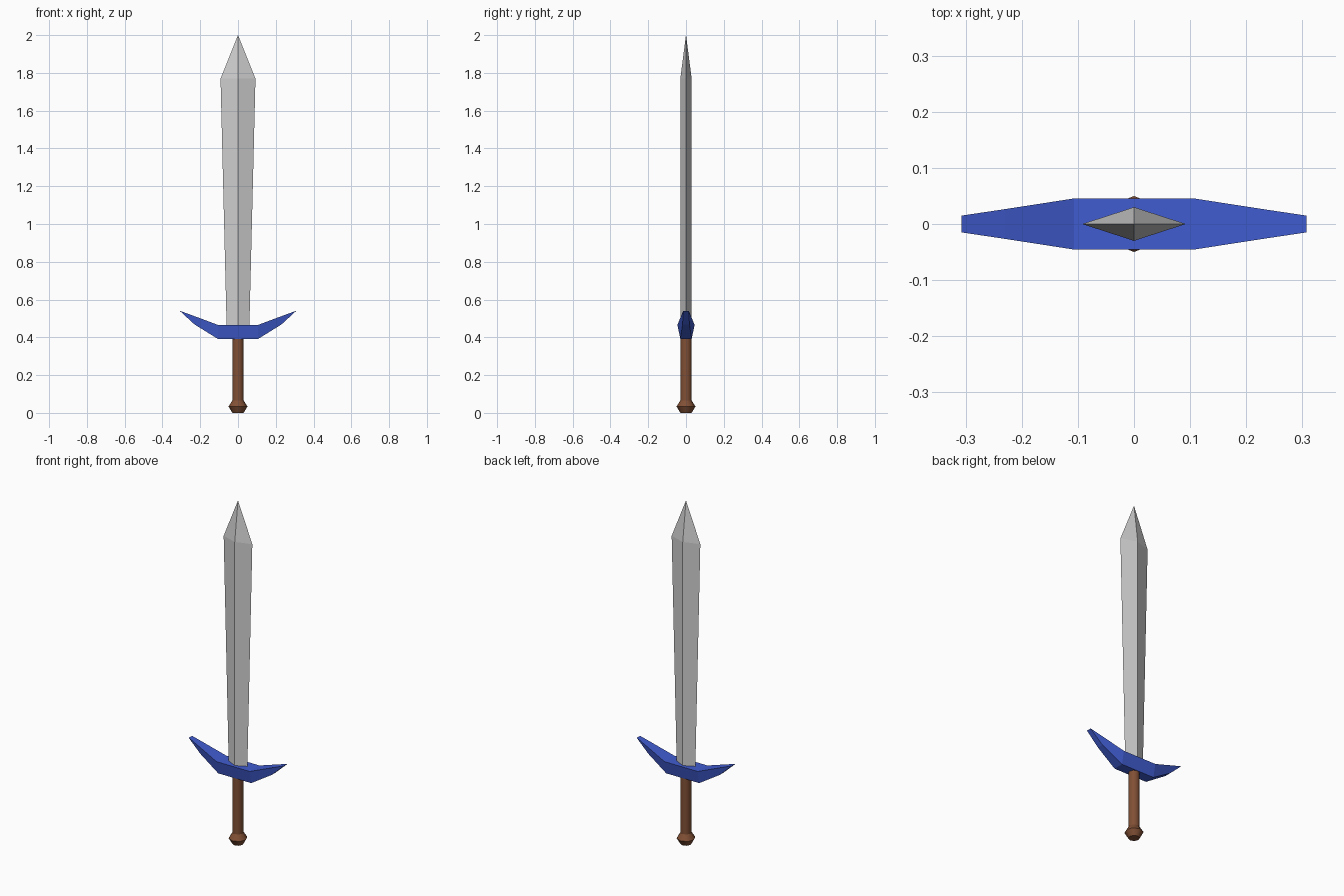
import bpy, bmesh, math

if "Cube" in bpy.data.objects:
    bpy.data.objects.remove(bpy.data.objects["Cube"])


def material(name, rgb):
    m = bpy.data.materials.new(name)
    m.diffuse_color = (*rgb, 1)
    m.use_nodes = True
    m.node_tree.nodes["Principled BSDF"].inputs["Base Color"].default_value = m.diffuse_color
    return m


STEEL = material("steel grey", (0.62, 0.62, 0.62))
BLUE = material("guard blue", (0.052, 0.107, 0.63))
BROWN = material("handle brown", (0.22, 0.08, 0.036))


def loft(name, rings, mat, smooth=False):
    """Skin a closed solid through rings holding the same number of points."""
    bm = bmesh.new()
    loops = [[bm.verts.new(p) for p in ring] for ring in rings]
    n = len(rings[0])
    for a, b in zip(loops, loops[1:]):
        for i in range(n):
            j = (i + 1) % n
            bm.faces.new((a[i], a[j], b[j], b[i]))
    bm.faces.new(loops[0][::-1])
    bm.faces.new(loops[-1])
    bmesh.ops.remove_doubles(bm, verts=bm.verts, dist=1e-5)
    bmesh.ops.dissolve_degenerate(bm, edges=bm.edges, dist=1e-5)
    bmesh.ops.recalc_face_normals(bm, faces=bm.faces)
    me = bpy.data.meshes.new(name)
    bm.to_mesh(me)
    bm.free()
    me.materials.append(mat)
    ob = bpy.data.objects.new(name, me)
    bpy.context.collection.objects.link(ob)
    if smooth:
        bpy.ops.object.select_all(action='DESELECT')
        ob.select_set(True)
        bpy.context.view_layer.objects.active = ob
        bpy.ops.object.shade_smooth_by_angle(angle=math.radians(50))
    return ob


def diamond(w, t, z):
    return [(w, 0, z), (0, t, z), (-w, 0, z), (0, -t, z)]


def octagon(r, z):
    return [(r * math.cos(k * math.pi / 4), r * math.sin(k * math.pi / 4), z)
            for k in range(8)]


# Blade: diamond section widening upward, then a point
loft("blade", [diamond(0.06, 0.03, 0.45), diamond(0.0925, 0.03, 1.77),
               diamond(0.0002, 0.0002, 2.0)], STEEL)

# Cross guard: sections along x as (x, bottom z, bottom half depth, top z, top half depth)
half = [(0.107, 0.392, 0.03, 0.466, 0.0455),
        (0.23, 0.468, 0.018, 0.512, 0.0265),
        (0.307, 0.539, 0.0148, 0.54, 0.015)]
sections = [(-s[0], *s[1:]) for s in reversed(half)] + half
loft("cross_guard", [[(x, -b, z0), (x, b, z0), (x, t, z1), (x, -t, z1)]
                     for x, z0, b, z1, t in sections], BLUE)

# Grip and pommel: eight-sided turned shapes
loft("grip", [octagon(0.03, 0.05), octagon(0.03, 0.40)], BROWN, True)
loft("pommel", [octagon(0.03, 0.0), octagon(0.05, 0.034),
                octagon(0.03, 0.066)], BROWN, True)
